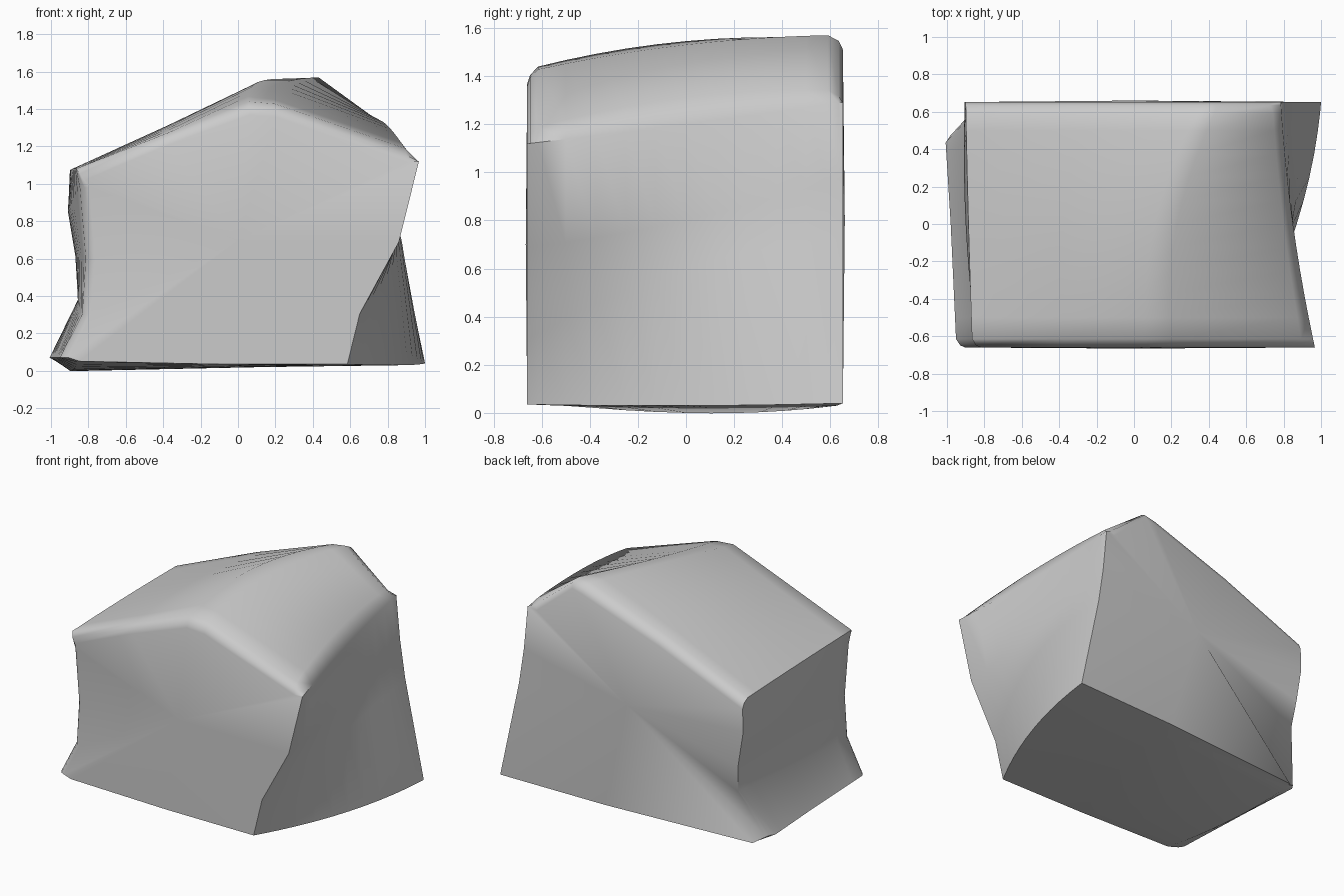
import bpy, bmesh

if "Cube" in bpy.data.objects:
    bpy.data.objects.remove(bpy.data.objects["Cube"])

# Matching (x, z) outlines at the front, middle and back of the boulder
FRONT = [(-.95, .07), (-.83, .30), (-.81, .6), (-.84, .98), (-.865, 1.08), (-.37, 1.27),
         (.06, 1.43), (.2, 1.42), (.90, 1.18), (.965, 1.12), (.86, .69), (.655, .31),
         (.59, .035), (-.1, .035), (-.85, .05)]
MIDDLE = [(-.98, .07), (-.855, .36), (-.862, .62), (-.90, .88), (-.885, 1.08), (-.38, 1.31),
          (.11, 1.545), (.23, 1.53), (.80, 1.31), (.85, 1.2), (.845, .80), (.85, .60),
          (.87, .03), (.1, .02), (-.89, .0)]
BACK = [(-1.01, .07), (-.845, .4), (-.865, .6), (-.905, .85), (-.9, 1.07), (-.25, 1.34),
        (.36, 1.55), (.46, 1.57), (.74, 1.34), (.785, 1.29), (.815, .98), (.855, .72),
        (1.0, .04), (.2, .03), (-.90, .02)]
# How far the low back left corner is drawn forward, per outline point
BACK_PULL = {0: .17, 1: .03, 14: .11, 13: .025}


def section(y, rim=0.0):
    """Blend the three outlines at depth y; rim pulls the top and left edges in."""
    t = y / .65
    wf, wm, wb = t * (t - 1) / 2, 1 - t * t, t * (t + 1) / 2
    pts = []
    for i, (f, m, b) in enumerate(zip(FRONT, MIDDLE, BACK)):
        x = f[0] * wf + m[0] * wm + b[0] * wb
        z = f[1] * wf + m[1] * wm + b[1] * wb
        if 4 <= i <= 8:
            z -= .06 * rim
        if i <= 4 and y < 0:
            x += .045 * rim
        if 7 <= i <= 8 and y > 0:
            x -= .025 * rim
        if i == 0 and y > .6:
            x += .06 * rim
        # compress the back half forward where the corner is drawn in
        yy = y - BACK_PULL.get(i, 0) * max(0, y) / .65
        pts.append((x, yy, z))
    return pts


# Stations along the depth, with rounded rims at both ends
stations = [(-.66, 1.0), (-.648, .45), (-.615, 0)]
stations += [(-.5 + .125 * k, 0) for k in range(9)]
stations += [(.59, 0), (.635, .4), (.652, 1.0)]

bm = bmesh.new()
rings = [[bm.verts.new(p) for p in section(y, r)] for y, r in stations]
n = len(FRONT)
for a, b in zip(rings, rings[1:]):
    for i in range(n):
        j = (i + 1) % n
        bm.faces.new((a[i], a[j], b[j], b[i]))
# Ends are closed with a fan around a slightly bulging centre
for ring, centre in ((rings[0], (0, -.666, .7)), (rings[-1], (0, .66, .8))):
    c = bm.verts.new(centre)
    for i in range(n):
        bm.faces.new((ring[i], ring[(i + 1) % n], c))
bmesh.ops.recalc_face_normals(bm, faces=bm.faces)

mesh = bpy.data.meshes.new("boulder")
bm.to_mesh(mesh)
bm.free()
boulder = bpy.data.objects.new("boulder", mesh)
bpy.context.collection.objects.link(boulder)

# Smooth faces, keeping the hard bottom and back edges
bpy.context.view_layer.objects.active = boulder
boulder.select_set(True)
bpy.ops.object.shade_smooth_by_angle(angle=.9)
